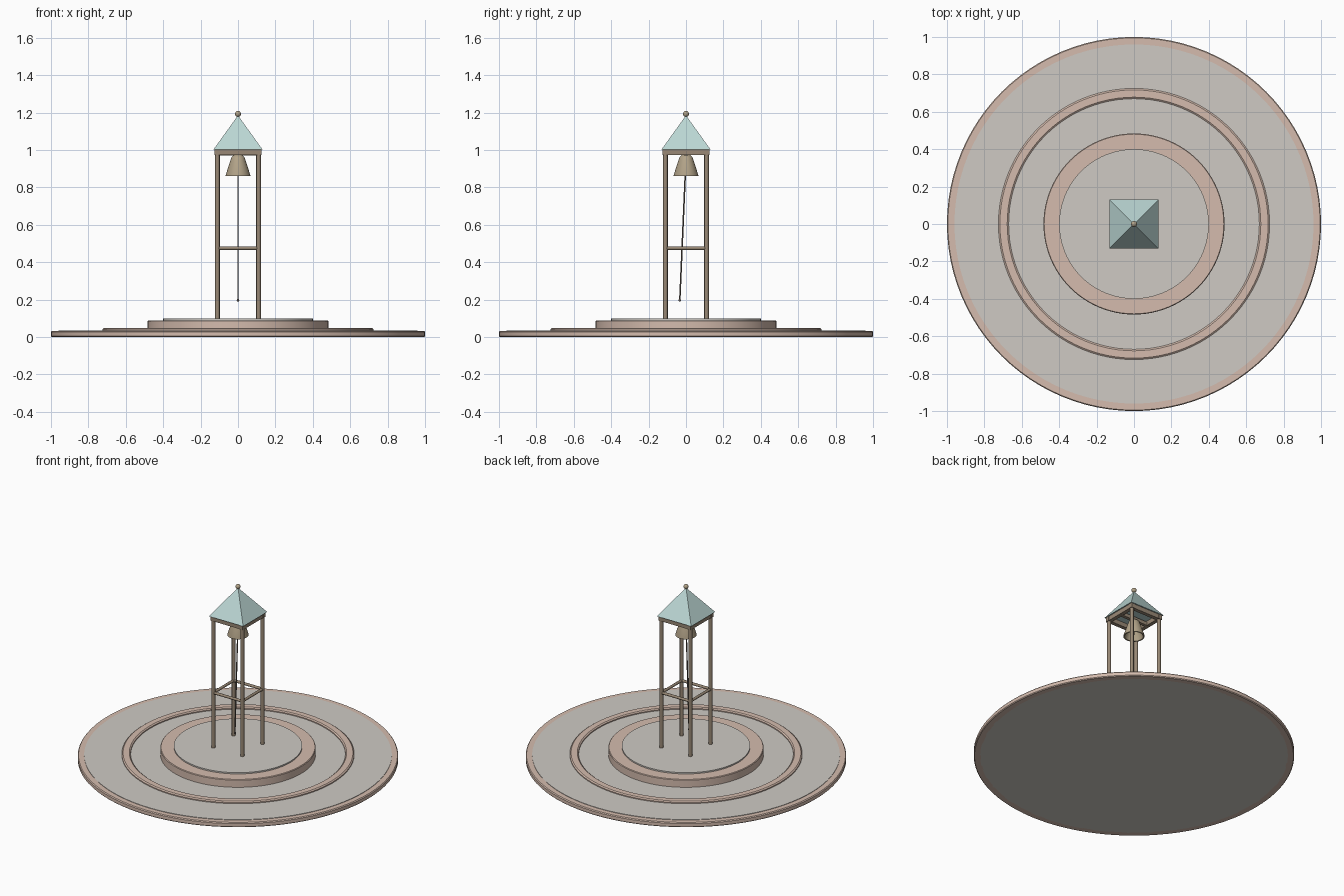
import bpy, math
from mathutils import Vector

if "Cube" in bpy.data.objects:
    bpy.data.objects.remove(bpy.data.objects["Cube"])


def material(name, rgb):
    m = bpy.data.materials.new(name)
    m.diffuse_color = (*rgb, 1)
    m.use_nodes = True
    m.node_tree.nodes["Principled BSDF"].inputs["Base Color"].default_value = m.diffuse_color
    return m


STONE = material("pale_stone", (0.62, 0.59, 0.55))
PINK = material("pink_stone", (0.66, 0.50, 0.42))
WOOD = material("timber", (0.32, 0.25, 0.18))
COPPER = material("green_copper", (0.50, 0.68, 0.66))
BRONZE = material("bronze", (0.45, 0.37, 0.25))
ROPE = material("rope", (0.16, 0.13, 0.11))


def finish(ob, name, mat, smooth=True):
    ob.name = name
    ob.data.materials.append(mat)
    if smooth:
        bpy.ops.object.select_all(action='DESELECT')
        ob.select_set(True)
        bpy.context.view_layer.objects.active = ob
        bpy.ops.object.shade_smooth_by_angle(angle=math.radians(35))
    return ob


def lathe(name, profile, mat, segments=96, closed=False):
    """Revolve (radius, z) points around the z axis; radius 0 makes a pole."""
    verts, rings, faces = [], [], []
    for r, z in profile:
        n = 1 if r == 0 else segments
        rings.append([len(verts) + i for i in range(n)])
        verts += [(r * math.cos(2 * math.pi * i / segments),
                   r * math.sin(2 * math.pi * i / segments), z) for i in range(n)]
    pairs = list(zip(rings, rings[1:])) + ([(rings[-1], rings[0])] if closed else [])
    for a, b in pairs:
        for i in range(segments):
            j = (i + 1) % segments
            quad = [a[i % len(a)], a[j % len(a)], b[j % len(b)], b[i % len(b)]]
            faces.append(list(dict.fromkeys(quad)))
    me = bpy.data.meshes.new(name)
    me.from_pydata(verts, [], faces)
    ob = bpy.data.objects.new(name, me)
    bpy.context.collection.objects.link(ob)
    return finish(ob, name, mat)


def rod(name, a, b, radius, mat, sides=12):
    a, b = Vector(a), Vector(b)
    bpy.ops.mesh.primitive_cylinder_add(vertices=sides, radius=radius,
                                        depth=(b - a).length, location=(a + b) / 2)
    ob = bpy.context.object
    ob.rotation_euler = (b - a).to_track_quat('Z', 'Y').to_euler()
    return finish(ob, name, mat)


def box(name, centre, size, mat):
    bpy.ops.mesh.primitive_cube_add(size=1, location=centre)
    ob = bpy.context.object
    ob.scale = size
    return finish(ob, name, mat, False)


def ball(name, centre, radius, mat):
    bpy.ops.mesh.primitive_uv_sphere_add(segments=20, ring_count=12,
                                         radius=radius, location=centre)
    return finish(bpy.context.object, name, mat)


# Round plaza with rim, inlaid ring and stepped plinth
lathe("plaza", [(0, 0), (0.96, 0), (0.96, 0.036), (0, 0.036)], STONE)
lathe("plaza_rim", [(0.955, 0), (0.995, 0), (1.0, 0.005), (1.0, 0.027),
                    (0.995, 0.033), (0.955, 0.033)], PINK, closed=True)
lathe("inlay_ring", [(0.67, 0.03), (0.725, 0.03), (0.725, 0.043), (0.717, 0.049),
                     (0.678, 0.049), (0.67, 0.043)], PINK, closed=True)
lathe("plinth_step", [(0, 0.03), (0.484, 0.03), (0.484, 0.085),
                      (0.48, 0.089), (0, 0.089)], PINK)
lathe("plinth_top", [(0, 0.08), (0.4, 0.08), (0.4, 0.098), (0, 0.098)], STONE)

# Four posts with lower rails and upper beams
P = 0.11
corners = [(-P, -P), (P, -P), (P, P), (-P, P)]
for i, (x, y) in enumerate(corners):
    rod(f"post_{i + 1}", (x, y, 0.09), (x, y, 1.0), 0.0125, WOOD)
    nx, ny = corners[(i + 1) % 4]
    rod(f"rail_{i + 1}", (x, y, 0.475), (nx, ny, 0.475), 0.009, WOOD)
    mid = ((x + nx) / 2, (y + ny) / 2, 0.988)
    size = (0.25, 0.026, 0.03) if y == ny else (0.026, 0.25, 0.03)
    box(f"top_beam_{i + 1}", mid, size, WOOD)
box("bell_beam", (0, 0, 0.984), (0.22, 0.022, 0.024), WOOD)

# Pyramid roof with finial
bpy.ops.mesh.primitive_cone_add(vertices=4, radius1=0.131 * math.sqrt(2), radius2=0,
                                depth=0.182, location=(0, 0, 1.094),
                                rotation=(0, 0, math.pi / 4))
finish(bpy.context.object, "roof", COPPER, False)
ball("finial", (0, 0, 1.193), 0.016, BRONZE)

# Hollow bell with pull rope
lathe("bell", [(0, 0.975), (0.024, 0.972), (0.034, 0.963), (0.04, 0.945),
               (0.066, 0.866), (0.066, 0.86), (0.058, 0.86), (0.034, 0.94),
               (0.026, 0.956), (0, 0.958)], BRONZE, 32)
rod("pull_rope", (0, 0, 0.96), (0, -0.033, 0.2), 0.004, ROPE, 8)
ball("rope_knot", (0, -0.033, 0.197), 0.007, ROPE)
